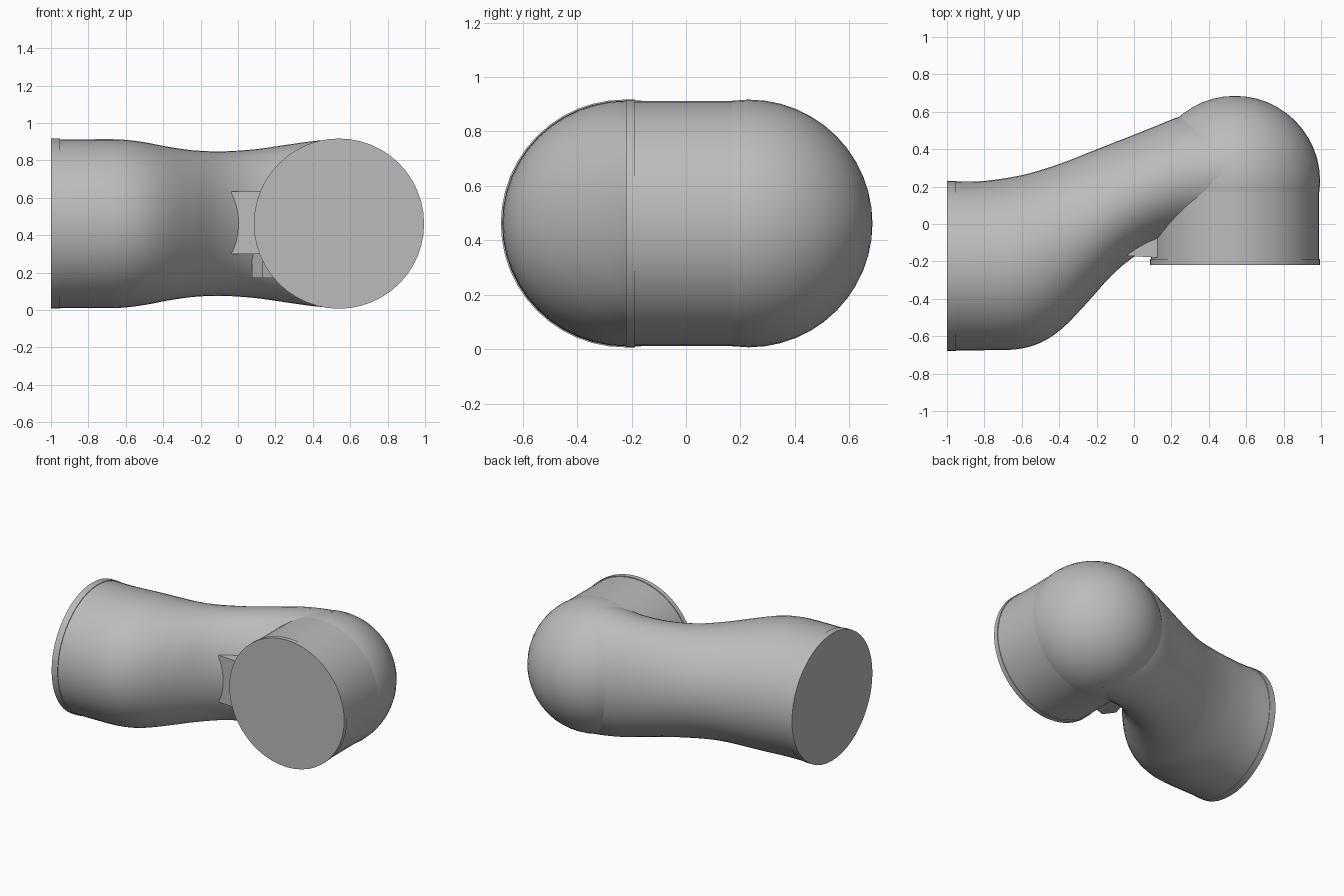
import bpy, bmesh, math
from mathutils import Matrix, Vector

cube = bpy.data.objects.get("Cube")
if cube:
    bpy.data.objects.remove(cube, do_unlink=True)

MID_Z, RADIUS = 0.462, 0.455
JOINT_X, JOINT_Y = 0.54, 0.23
SIDES = 48

grey = bpy.data.materials.new("light grey")
grey.use_nodes = True
grey.diffuse_color = (0.5, 0.5, 0.5, 1)
grey.node_tree.nodes["Principled BSDF"].inputs["Base Color"].default_value = (0.5, 0.5, 0.5, 1)


def finish(name, bm, angle=35):
    bmesh.ops.recalc_face_normals(bm, faces=bm.faces)
    mesh = bpy.data.meshes.new(name)
    bm.to_mesh(mesh)
    bm.free()
    mesh.materials.append(grey)
    obj = bpy.data.objects.new(name, mesh)
    bpy.context.collection.objects.link(obj)
    bpy.ops.object.select_all(action='DESELECT')
    obj.select_set(True)
    bpy.context.view_layer.objects.active = obj
    bpy.ops.object.shade_smooth_by_angle(angle=math.radians(angle))
    return obj


def cylinder(name, start, end, radius, sides=SIDES):
    a, b = Vector(start), Vector(end)
    bm = bmesh.new()
    turn = (b - a).to_track_quat('Z', 'Y').to_matrix().to_4x4()
    bmesh.ops.create_cone(bm, cap_ends=True, segments=sides, radius1=radius, radius2=radius,
                          depth=(b - a).length, matrix=Matrix.Translation((a + b) / 2) @ turn)
    return finish(name, bm)


def smooth_value(keys, i, t):
    # Catmull-Rom between neighbouring stations
    p = [keys[max(0, min(len(keys) - 1, i + k))] for k in (-1, 0, 1, 2)]
    return 0.5 * (2 * p[1] + (p[2] - p[0]) * t + (2 * p[0] - 5 * p[1] + 4 * p[2] - p[3]) * t * t
                  + (3 * p[1] - p[0] - 3 * p[2] + p[3]) * t ** 3)


def prism(name, outline, z0, z1):
    bm = bmesh.new()
    base = bm.faces.new([bm.verts.new((x, y, z0)) for x, y in outline])
    top = bmesh.ops.extrude_face_region(bm, geom=[base])["geom"]
    bmesh.ops.translate(bm, vec=(0, 0, z1 - z0),
                        verts=[v for v in top if isinstance(v, bmesh.types.BMVert)])
    return finish(name, bm, 20)


# Curved arm: elliptical sections as (x, front y, back y, half height)
stations = [
    (-0.96, -0.675, 0.226, 0.451), (-0.8, -0.675, 0.23, 0.451), (-0.63, -0.67, 0.255, 0.45),
    (-0.5, -0.635, 0.288, 0.435), (-0.38, -0.555, 0.328, 0.412), (-0.25, -0.42, 0.379, 0.393),
    (-0.12, -0.275, 0.43, 0.386), (0.0, -0.175, 0.477, 0.39), (0.12, -0.11, 0.525, 0.401),
    (0.25, -0.07, 0.575, 0.42), (0.4, -0.06, 0.6, 0.441), (0.52, -0.05, 0.6, 0.45),
]
bm = bmesh.new()
columns = list(zip(*stations))
rings = []
STEPS = 4
for n in range((len(stations) - 1) * STEPS + 1):
    i = min(n // STEPS, len(stations) - 2)
    x, front, back, half = (smooth_value(c, i, n / STEPS - i) for c in columns)
    ring = []
    for k in range(SIDES):
        a = math.tau * k / SIDES
        ring.append(bm.verts.new((x, (front + back) / 2 + (back - front) / 2 * math.cos(a),
                                  MID_Z + half * math.sin(a))))
    rings.append(ring)
for r0, r1 in zip(rings, rings[1:]):
    for k in range(SIDES):
        j = (k + 1) % SIDES
        bm.faces.new((r0[k], r0[j], r1[j], r1[k]))
bm.faces.new(rings[0])
bm.faces.new(rings[-1])
finish("curved_arm", bm)

# Mounting flange at the right end
cylinder("right_end_flange", (-1, -0.225, MID_Z), (-0.953, -0.225, MID_Z), RADIUS)

# Joint housing with its rounded back and front flange
cylinder("joint_barrel", (JOINT_X, -0.19, MID_Z), (JOINT_X, JOINT_Y, MID_Z), RADIUS - 0.005)
cylinder("front_flange", (JOINT_X, -0.22, MID_Z), (JOINT_X, -0.187, MID_Z), RADIUS)
bm = bmesh.new()
bmesh.ops.create_uvsphere(bm, u_segments=SIDES, v_segments=24, radius=RADIUS,
                          matrix=Matrix.Translation((JOINT_X, JOINT_Y, MID_Z))
                          @ Matrix.Rotation(math.pi / 2, 4, 'X'))
# keep only the rear half, starting just ahead of the barrel's end
bmesh.ops.bisect_plane(bm, geom=bm.verts[:] + bm.edges[:] + bm.faces[:],
                       plane_co=(0, JOINT_Y - 0.06, 0), plane_no=(0, -1, 0), clear_outer=True)
finish("joint_dome", bm)

# Small web in the crook between arm and barrel
prism("crook_web", [(-0.035, -0.17), (0.13, -0.18), (0.19, -0.14), (0.19, 0.0), (0.0, -0.05)],
      0.3, 0.635)
prism("crook_web_lower", [(0.075, -0.09), (0.13, -0.165), (0.2, -0.14), (0.22, 0.0), (0.1, 0.0)],
      0.17, 0.3)
